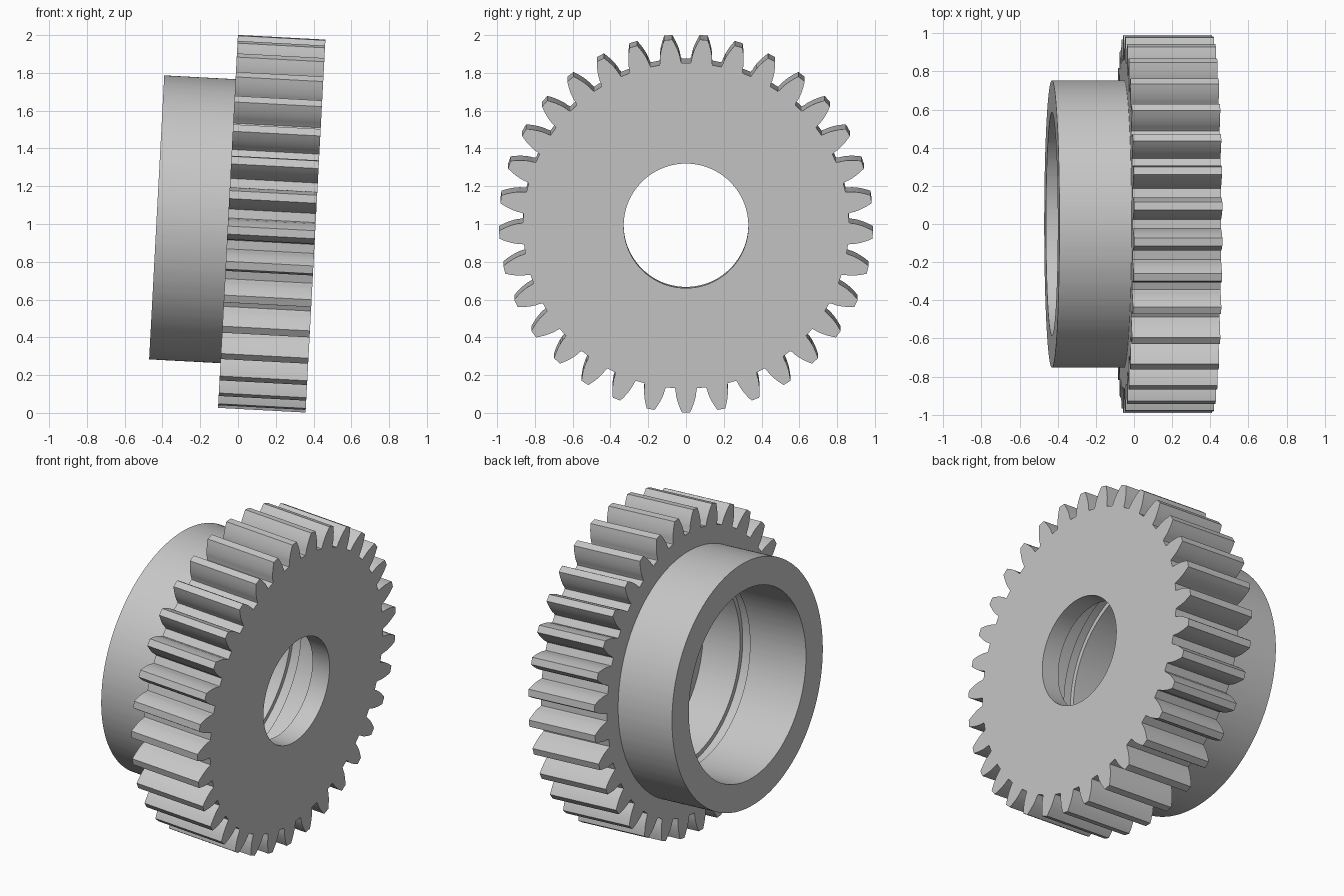
import bpy, bmesh
from math import sin, cos, tan, acos, pi, radians

if "Cube" in bpy.data.objects:
    bpy.data.objects.remove(bpy.data.objects["Cube"])

TEETH, TIP, ROOT, BASE = 33, 0.99, 0.863, 0.8774
HUB, BORE, GROOVE, HOLE = 0.753, 0.585, 0.612, 0.33
WIDTH, FLOOR, HUB_LEN = 0.464, 0.344, 0.378
TILT, ORIGIN = radians(3.05), (-0.053, 0, 1.015)

steel = bpy.data.materials.new("steel_grey")
steel.use_nodes = True
steel.diffuse_color = (0.57, 0.57, 0.57, 1)
steel.node_tree.nodes["Principled BSDF"].inputs["Base Color"].default_value = steel.diffuse_color


def involute(r):
    a = acos(min(1, BASE / r))
    return tan(a) - a


def tooth_outline():
    """Polar points (angle, radius) of the whole toothed rim."""
    base_half = pi / 2 / TEETH + tan(radians(20)) - radians(20)
    flank = [(base_half + 0.005, ROOT)]
    for i in range(7):
        r = BASE + (TIP - BASE) * i / 6
        flank.append((base_half - involute(r), r))
    tooth = [(-a, r) for a, r in flank] + flank[::-1]
    return [(a + 2 * pi * k / TEETH, r) for k in range(TEETH) for a, r in tooth]


OUTLINE = tooth_outline()


def loft(name, sections, closed):
    """Join rings along the axis; a radius of None means the toothed outline."""
    bm = bmesh.new()
    rings = [[bm.verts.new((x, sin(a) * (r or rim), -cos(a) * (r or rim)))
              for a, rim in OUTLINE] for x, r in sections]
    pairs = list(zip(rings, rings[1:]))
    if closed:
        pairs.append((rings[-1], rings[0]))
    n = len(OUTLINE)
    for p, q in pairs:
        for i in range(n):
            j = (i + 1) % n
            bm.faces.new((p[i], p[j], q[j], q[i]))
    bmesh.ops.recalc_face_normals(bm, faces=bm.faces)
    mesh = bpy.data.meshes.new(name)
    bm.to_mesh(mesh)
    bm.free()
    mesh.materials.append(steel)
    obj = bpy.data.objects.new(name, mesh)
    bpy.context.collection.objects.link(obj)
    obj.location = ORIGIN
    obj.rotation_euler = (0, TILT, 0)
    bpy.ops.object.select_all(action='DESELECT')
    obj.select_set(True)
    bpy.context.view_layer.objects.active = obj
    bpy.ops.object.shade_smooth_by_angle(angle=radians(25))


# Toothed wheel with centre hole, recessed floor and ring groove in the bore
loft("gear_wheel", [(0, None), (WIDTH, None), (WIDTH, HOLE), (FLOOR, HOLE),
                    (FLOOR, BORE), (0.085, BORE), (0.085, GROOVE),
                    (0.015, GROOVE), (0.015, BORE), (0, BORE)], True)

# Hub collar standing on the wheel's back face
loft("hub_collar", [(0, HUB), (-HUB_LEN, HUB), (-HUB_LEN, BORE), (0, BORE)], False)
